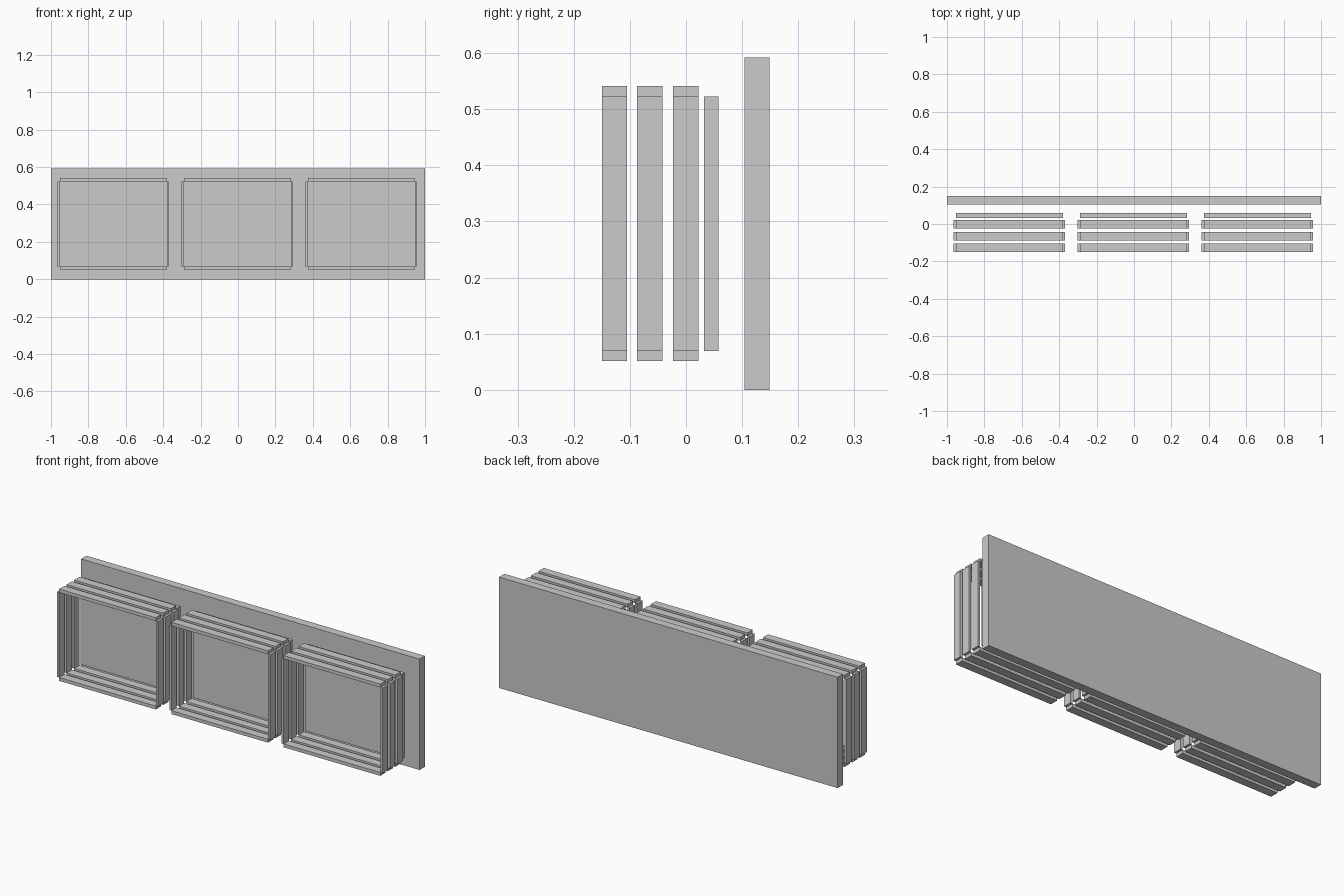
import bpy

if "Cube" in bpy.data.objects:
    bpy.data.objects.remove(bpy.data.objects["Cube"])


def box(name, x0, x1, y0, y1, z0, z1):
    bpy.ops.mesh.primitive_cube_add(
        size=1, location=((x0 + x1) / 2, (y0 + y1) / 2, (z0 + z1) / 2))
    ob = bpy.context.object
    ob.name = name
    ob.scale = (x1 - x0, y1 - y0, z1 - z0)
    bpy.ops.object.transform_apply(location=False, rotation=False, scale=True)
    return ob


# Back board
box("back_board", -1, 1, 0.104, 0.149, 0, 0.592)

HALF_W, BAR_W = 0.298, 0.0125     # outer half width, side bar thickness
Z0, Z1, BAR_H = 0.051, 0.541, 0.018
FRAME_Y = [-0.15, -0.087, -0.023]
DEPTH = 0.045

for col, cx in enumerate((-0.666, -0.003, 0.660)):
    inner = HALF_W - BAR_W
    # Inset panel filling the frame opening
    box(f"panel_{col}", cx - inner, cx + inner, 0.032, 0.058, Z0 + BAR_H, Z1 - BAR_H)
    # Three stacked frames, bars meeting at notched corners
    for row, y in enumerate(FRAME_Y):
        tag = f"{col}_{row}"
        ye = y + DEPTH
        box(f"bottom_rail_{tag}", cx - inner, cx + inner, y, ye, Z0, Z0 + BAR_H)
        box(f"top_rail_{tag}", cx - inner, cx + inner, y, ye, Z1 - BAR_H, Z1)
        box(f"left_stile_{tag}", cx - HALF_W, cx - inner, y, ye, Z0 + BAR_H, Z1 - BAR_H)
        box(f"right_stile_{tag}", cx + inner, cx + HALF_W, y, ye, Z0 + BAR_H, Z1 - BAR_H)
